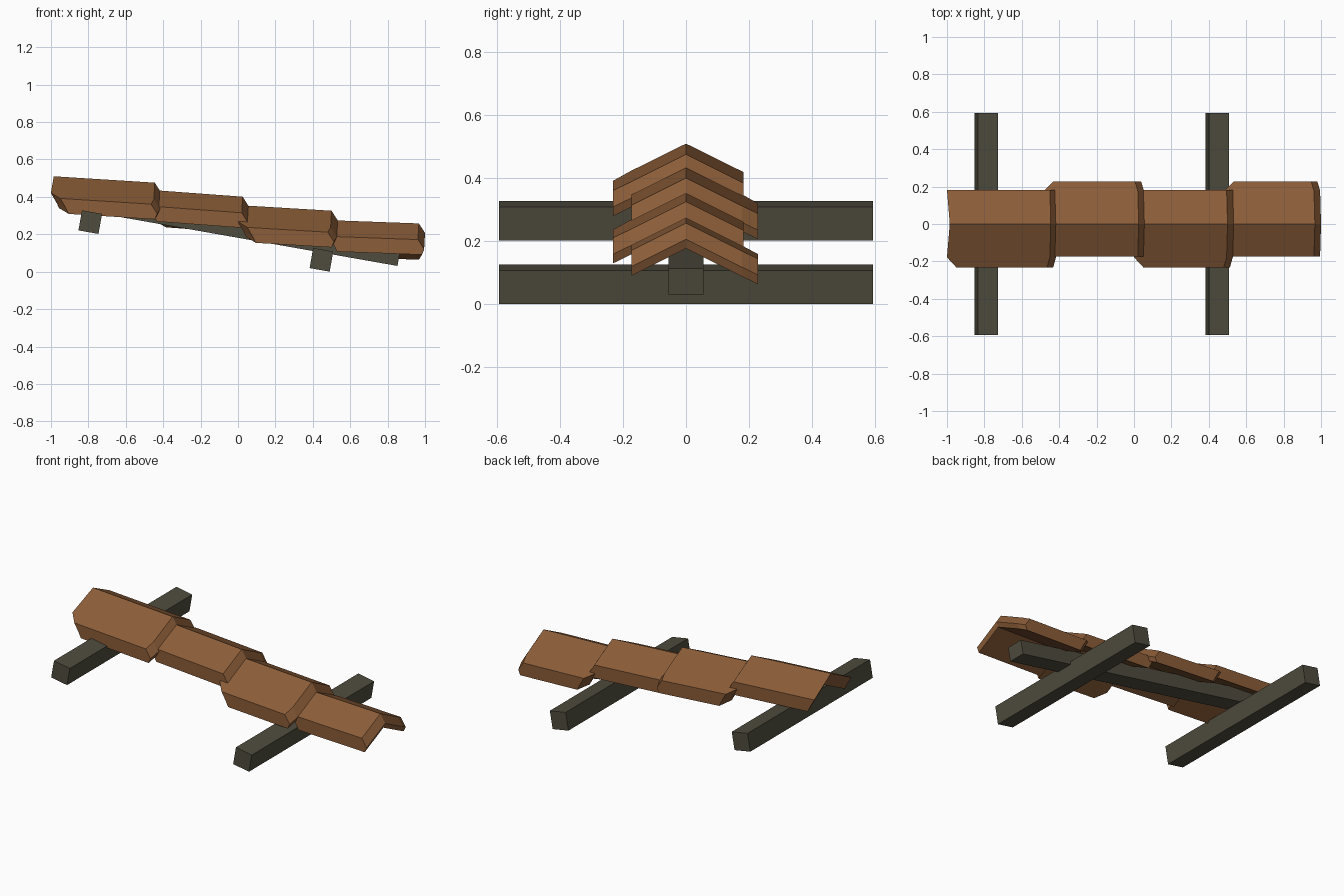
import bpy, bmesh, math
from mathutils import Matrix, Vector

if "Cube" in bpy.data.objects:
    bpy.data.objects.remove(bpy.data.objects["Cube"])


def material(name, rgb):
    m = bpy.data.materials.new(name)
    m.diffuse_color = (*rgb, 1)
    m.use_nodes = True
    m.node_tree.nodes["Principled BSDF"].inputs["Base Color"].default_value = m.diffuse_color
    return m


CLAY = material("clay_brown", (0.26, 0.11, 0.04))
WOOD = material("dark_timber", (0.078, 0.072, 0.047))
TILT = math.radians(10)


def finish(bm, name, mat):
    bmesh.ops.recalc_face_normals(bm, faces=bm.faces)
    me = bpy.data.meshes.new(name)
    bm.to_mesh(me)
    bm.free()
    me.materials.append(mat)
    bpy.context.collection.objects.link(bpy.data.objects.new(name, me))


def beam(name, centre, size):
    bm = bmesh.new()
    mat = (Matrix.Translation(centre) @ Matrix.Rotation(TILT, 4, 'Y')
           @ Matrix.Diagonal((*size, 1)))
    bmesh.ops.create_cube(bm, size=1, matrix=mat)
    finish(bm, name, WOOD)


# Bent ridge tile: one narrow wing, one wide wing with clipped corners
def ridge_tile(name, x0, z0, x1, z1, narrow, wide):
    bm = bmesh.new()
    inner = math.copysign(0.178, wide)
    # rings: left end shift, right end shift, drop below the top surface
    rings = []
    for left, right, drop in ((0, 0, 0), (0.03, 0.033, 0.05), (0.045, 0.02, 0.08)):
        a, b = x0 + left, x1 + right
        plan = [(a, 0), (a - 0.015, narrow), (b - 0.005, narrow), (b, 0),
                (b - 0.005, inner), (b - 0.02, wide),
                (a + 0.035, wide), (a - 0.015, inner)]
        ring = []
        for x, y in plan:
            z = z0 + (z1 - z0) * (x - x0) / (x1 - x0) - 0.5 * abs(y) - drop
            ring.append(bm.verts.new((x, y, z)))
        rings.append(ring)
    for lo, hi in zip(rings, rings[1:]):
        for i in range(8):
            j = (i + 1) % 8
            bm.faces.new((lo[i], lo[j], hi[j], hi[i]))
    for r in (rings[0], rings[2]):
        bm.faces.new(r[0:4])
        bm.faces.new(r[3:8] + [r[0]])
    finish(bm, name, CLAY)


# Four overlapping tiles, wide wing alternating front and back
spans = [(-0.985, 0.510, -0.445, 0.476), (-0.465, 0.437, 0.025, 0.401),
         (0.015, 0.355, 0.500, 0.326), (0.500, 0.275, 0.967, 0.258)]
for i, s in enumerate(spans):
    wings = (0.182, -0.232) if i % 2 == 0 else (-0.173, 0.228)
    ridge_tile(f"ridge_tile_{i + 1}", *s, *wings)

# Sloping ridge beam and the two cross beams below it
beam("ridge_beam", (0.013, 0, 0.222), (1.72, 0.11, 0.085))
beam("upper_cross_beam", (-0.79, 0, 0.265), (0.109, 1.188, 0.109))
beam("lower_cross_beam", (0.446, 0, 0.0635), (0.109, 1.188, 0.109))
